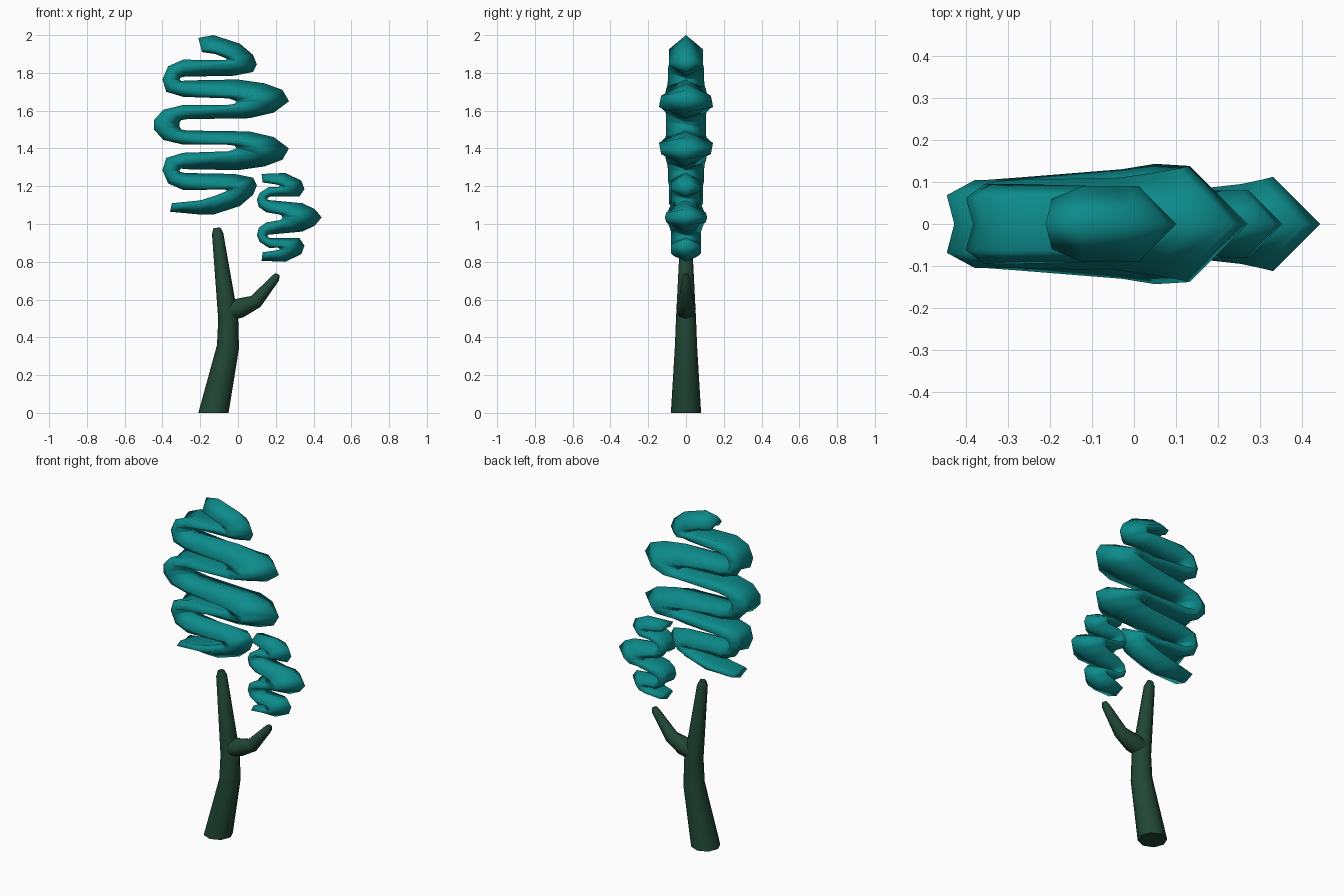
import bpy, bmesh, math
from mathutils import Vector

cube = bpy.data.objects.get("Cube")
if cube:
    bpy.data.objects.remove(cube, do_unlink=True)


def material(name, colour):
    mat = bpy.data.materials.new(name)
    mat.use_nodes = True
    mat.diffuse_color = (*colour, 1)
    shader = next(n for n in mat.node_tree.nodes if n.type == 'BSDF_PRINCIPLED')
    shader.inputs["Base Color"].default_value = (*colour, 1)
    return mat


def skin(name, loops, mat, angle):
    """Bridge a chain of equal closed loops into a capped, smooth tube."""
    bm = bmesh.new()
    rings = [[bm.verts.new(p) for p in loop] for loop in loops]
    for a, b in zip(rings, rings[1:]):
        for i in range(len(a)):
            j = (i + 1) % len(a)
            bm.faces.new((a[i], a[j], b[j], b[i]))
    bm.faces.new(rings[0])
    bm.faces.new(rings[-1])
    bmesh.ops.recalc_face_normals(bm, faces=bm.faces[:])
    mesh = bpy.data.meshes.new(name)
    bm.to_mesh(mesh)
    bm.free()
    mesh.materials.append(mat)
    obj = bpy.data.objects.new(name, mesh)
    bpy.context.collection.objects.link(obj)
    bpy.ops.object.select_all(action='DESELECT')
    obj.select_set(True)
    bpy.context.view_layer.objects.active = obj
    bpy.ops.object.shade_smooth_by_angle(angle=math.radians(angle))


def chevron(ring, left):
    """Section with a ridge on one side and a shallow groove on the other;
    it is blunter in the bends left of the given x."""
    ridge_x, ridge_z, back_x, back_z, width = ring
    ridge, back = Vector((ridge_x, 0, ridge_z)), Vector((back_x, 0, back_z))
    depth, across = (ridge - back).length, Vector((0, width, 0))
    limit = 0.5 if ridge_x < left else 0.75
    side = ridge.lerp(back, min(limit, width / depth))
    groove = back.lerp(ridge, min(0.2, 0.018 / depth))
    return [ridge, side + across, back + across * 0.65, groove,
            back - across * 0.65, side - across]


def mirrored(rings, middle):
    """The same rings in reverse order, reflected about a height."""
    return [(rx, 2 * middle - rz, bx, 2 * middle - bz, w)
            for rx, rz, bx, bz, w in reversed(rings)]


def limb(name, path, mat, sides=8):
    """Tapered round limb through (x, z, radius) points in the x-z plane."""
    centres = [Vector((x, 0, z)) for x, z, r in path]
    loops = []
    for i, (x, z, r) in enumerate(path):
        along = (centres[min(i + 1, len(path) - 1)] - centres[max(i - 1, 0)]).normalized()
        if z == 0:
            along = Vector((0, 0, 1))
        out, depth = Vector((along.z, 0, -along.x)), Vector((0, 1, 0))
        turn = [2 * math.pi * k / sides for k in range(sides)]
        loops.append([centres[i] + r * (math.cos(t) * out + math.sin(t) * depth)
                      for t in turn])
    skin(name, loops, mat, 60)


teal = material("teal foliage", (0.004, 0.26, 0.26))
bark = material("dark green bark", (0.015, 0.063, 0.036))

# Trunk and side branch
limb("trunk", [(-.13, 0, .08), (-.053, .35, .059), (-.052, .5, .053),
               (-.108, .95, .03), (-.112, .98, .018)], bark)
limb("branch", [(-.045, .54, .05), (.01, .555, .052), (.095, .59, .038),
                (.2, .715, .022), (.21, .735, .012)], bark)

# Large winding crown: ridge x, z, back x, z, half width
crown_end = [(-.21, 1.985, -.19, 1.91, .06)]
crown_top = [
    # first right bend
    (-.13, 2.0, -.12, 1.90, .09), (.01, 1.955, -.07, 1.88, .09),
    (.08, 1.895, -.06, 1.875, .09), (.10, 1.845, -.06, 1.87, .09),
    (.08, 1.805, -.07, 1.868, .09), (-.02, 1.785, -.1, 1.868, .09),
    # left bend
    (-.28, 1.78, -.29, 1.87, .095), (-.305, 1.775, -.37, 1.835, .095),
    (-.31, 1.765, -.40, 1.765, .095), (-.30, 1.757, -.38, 1.70, .1),
    (-.27, 1.76, -.29, 1.673, .105),
    # wide right bend
    (0, 1.765, -.05, 1.665, .11), (.14, 1.745, -.02, 1.655, .12),
    (.235, 1.71, -.01, 1.65, .132), (.27, 1.65, -.01, 1.645, .138),
    (.19, 1.59, -.02, 1.635, .143), (.06, 1.56, -.06, 1.63, .13),
    # upper half of the middle left bend
    (-.27, 1.555, -.29, 1.63, .11), (-.30, 1.55, -.395, 1.605, .105),
    (-.31, 1.535, -.445, 1.55, .105)]
crown_tail = [(-.20, 1.05, -.2, 1.125, .09), (-.36, 1.065, -.35, 1.11, .07)]
crown = crown_end + crown_top + mirrored(crown_top, 1.525) + crown_tail
skin("large_crown", [chevron(r, -.26) for r in crown], teal, 180)

# Small winding crown on the branch
small_top = [
    # first right bend
    (.125, 1.265, .13, 1.22, .06), (.25, 1.27, .2, 1.21, .08),
    (.335, 1.23, .22, 1.205, .08), (.352, 1.185, .22, 1.2, .08),
    (.325, 1.145, .21, 1.195, .08),
    # left bend
    (.17, 1.145, .165, 1.197, .08), (.16, 1.14, .115, 1.165, .08),
    (.155, 1.133, .10, 1.13, .08), (.16, 1.127, .11, 1.09, .08),
    (.18, 1.125, .15, 1.062, .085),
    # upper half of the wide right bend
    (.34, 1.11, .22, 1.05, .095), (.405, 1.08, .23, 1.045, .105)]
small_tip = [(.443, 1.035, .235, 1.035, .112)]
small = small_top + small_tip + mirrored(small_top, 1.035)
skin("small_crown", [chevron(r, .19) for r in small], teal, 180)
